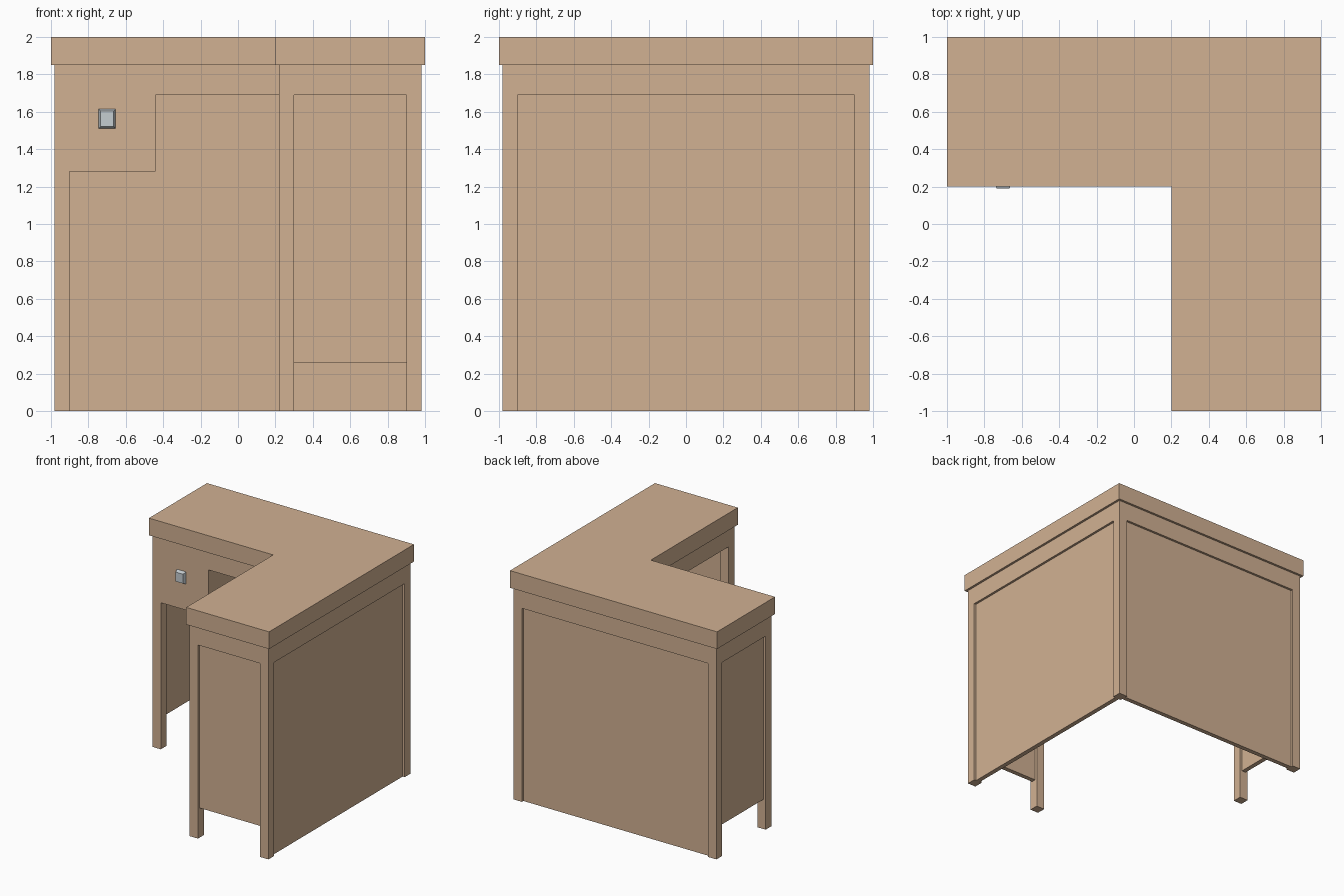
import bpy, bmesh

if "Cube" in bpy.data.objects:
    bpy.data.objects.remove(bpy.data.objects["Cube"])

def material(name, rgb):
    m = bpy.data.materials.new(name)
    m.diffuse_color = (*rgb, 1)
    m.use_nodes = True
    m.node_tree.nodes["Principled BSDF"].inputs["Base Color"].default_value = m.diffuse_color
    return m

WOOD = material("wood", (0.64, 0.44, 0.29))
METAL = material("knob_metal", (0.56, 0.61, 0.64))

def finish(name, bm, mat):
    bmesh.ops.recalc_face_normals(bm, faces=bm.faces)
    me = bpy.data.meshes.new(name)
    bm.to_mesh(me)
    bm.free()
    me.materials.append(mat)
    ob = bpy.data.objects.new(name, me)
    bpy.context.collection.objects.link(ob)
    return ob

def box(name, x, y, z, mat=WOOD, taper=0.0):
    """Box from (min, max) ranges; taper shrinks the -y face."""
    bm = bmesh.new()
    bmesh.ops.create_cube(bm, size=1)
    for v in bm.verts:
        s = 1 - taper if v.co.y < 0 else 1
        v.co = ((x[0] + x[1]) / 2 + v.co.x * s * (x[1] - x[0]),
                (y[0] + y[1]) / 2 + v.co.y * (y[1] - y[0]),
                (z[0] + z[1]) / 2 + v.co.z * s * (z[1] - z[0]))
    return finish(name, bm, mat)

# L-shaped top
bm = bmesh.new()
outline = [(-1, 1), (-1, 0.2), (0.2, 0.2), (0.2, -1), (1, -1), (1, 1)]
face = bm.faces.new([bm.verts.new((px, py, 1.85)) for px, py in outline])
up = bmesh.ops.extrude_face_region(bm, geom=[face], use_keep_orig=True)["geom"]
bmesh.ops.translate(bm, vec=(0, 0, 0.15),
                    verts=[g for g in up if isinstance(g, bmesh.types.BMVert)])
finish("desk_top", bm, WOOD)

O, T, I = 0.98, 0.90, (0.22, 0.30)   # outer edge, inner edge of legs, inside legs
LOW, HIGH = (-O, -T), (T, O)
RAIL = (1.69, 1.85)

# Square legs
legs = {"back_left": (LOW, HIGH), "back_right": (HIGH, HIGH), "front_right": (HIGH, LOW),
        "left_inner": (LOW, I), "front_inner": (I, LOW)}
for n, (x, y) in legs.items():
    box(n + "_leg", x, y, (0, 1.85))

# Outer sides: rail flush with the legs, panel recessed below it
sides = {"back": ((-T, T), HIGH, 0), "right": (HIGH, (-T, T), 0),
         "left_end": (LOW, (I[1], T), 0.26), "front_end": ((I[1], T), LOW, 0.26)}
for n, (x, y, bottom) in sides.items():
    box(n + "_rail", x, y, RAIL)
    px, py = [(r[0] + 0.02, r[1] - 0.02) if r[1] - r[0] < 0.1 else r for r in (x, y)]
    box(n + "_panel", px, py, (bottom, RAIL[0]))

# Rails along the open inner sides
box("inner_front_rail", (-T, I[1]), I, RAIL)
box("inner_side_rail", I, (-T, I[0]), RAIL)

# Drawer and its tapered knob
box("drawer", (-0.92, -0.44), (0.22, 0.92), (1.28, 1.69))
box("drawer_knob", (-0.745, -0.655), (0.19, 0.22), (1.51, 1.615), METAL, taper=0.22)
